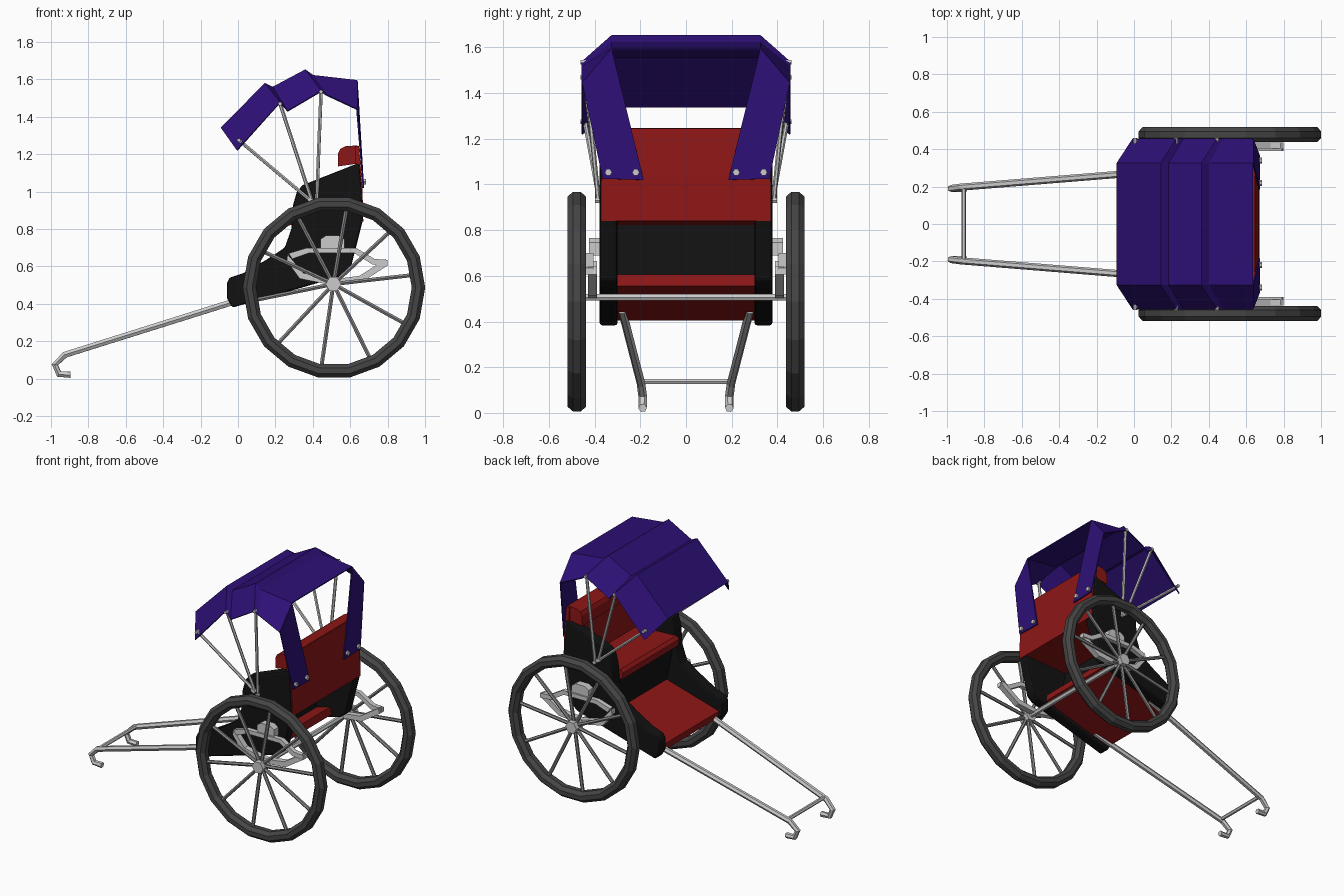
import bpy, bmesh, math
from mathutils import Vector

if "Cube" in bpy.data.objects:
    bpy.data.objects.remove(bpy.data.objects["Cube"])


def material(name, rgb):
    m = bpy.data.materials.new(name)
    m.diffuse_color = (*rgb, 1)
    m.use_nodes = True
    m.node_tree.nodes["Principled BSDF"].inputs["Base Color"].default_value = m.diffuse_color
    return m


RED = material("red", (0.27, 0.008, 0.008))
BLACK = material("black", (0.006, 0.006, 0.006))
PURPLE = material("purple", (0.026, 0.005, 0.18))
RUBBER = material("rubber", (0.06, 0.06, 0.06))
STEEL = material("steel", (0.25, 0.25, 0.25))


def finish(name, bm, mat=None):
    bmesh.ops.recalc_face_normals(bm, faces=bm.faces[:])
    me = bpy.data.meshes.new(name)
    bm.to_mesh(me)
    bm.free()
    ob = bpy.data.objects.new(name, me)
    bpy.context.collection.objects.link(ob)
    if mat:
        me.materials.append(mat)
    return ob


def prism(name, xz, y0, y1, mat=None, bevel=0):
    """Side profile in x/z extruded from y0 to y1."""
    bm = bmesh.new()
    f = bm.faces.new([bm.verts.new((x, y0, z)) for x, z in xz])
    ext = bmesh.ops.extrude_face_region(bm, geom=[f])["geom"]
    bmesh.ops.translate(bm, vec=(0, y1 - y0, 0),
                        verts=[v for v in ext if isinstance(v, bmesh.types.BMVert)])
    ob = finish(name, bm, mat)
    if bevel:
        b = ob.modifiers.new("bevel", "BEVEL")
        b.width, b.segments = bevel, 2
    return ob


def tube(name, paths, r, mat=None):
    """Six-sided tubes along one or more paths."""
    cu = bpy.data.curves.new(name, "CURVE")
    cu.dimensions = "3D"
    cu.bevel_depth, cu.bevel_resolution, cu.use_fill_caps = r, 1, True
    for pts in paths:
        sp = cu.splines.new("POLY")
        sp.points.add(len(pts) - 1)
        for p, co in zip(sp.points, pts):
            p.co = (*co, 1)
    tmp = bpy.data.objects.new(name, cu)
    bpy.context.collection.objects.link(tmp)
    bpy.context.view_layer.update()
    me = bpy.data.meshes.new_from_object(tmp.evaluated_get(bpy.context.evaluated_depsgraph_get()))
    bpy.data.objects.remove(tmp)
    me.materials.clear()
    if mat:
        me.materials.append(mat)
    ob = bpy.data.objects.new(name, me)
    bpy.context.collection.objects.link(ob)
    for p in me.polygons:
        p.use_smooth = False
    return ob


def tyre(name, c, r, dr, dy, n=18, m=8):
    bm = bmesh.new()
    rings = []
    for i in range(n):
        a = 2 * math.pi * (i + 0.5) / n + math.pi / 2
        ring = []
        for j in range(m):
            b = 2 * math.pi * (j + 0.5) / m
            rr = r + dr * math.cos(b) * 1.08
            ring.append(bm.verts.new((c[0] + rr * math.cos(a), c[1] + dy * math.sin(b) * 1.08,
                                      c[2] + rr * math.sin(a))))
        rings.append(ring)
    for i in range(n):
        p, q = rings[i], rings[(i + 1) % n]
        for j in range(m):
            k = (j + 1) % m
            bm.faces.new((p[j], p[k], q[k], q[j]))
    return finish(name, bm, RUBBER)


def sheet(name, rows, mat):
    """Thin cloth through rows of points."""
    bm = bmesh.new()
    vs = [[bm.verts.new(p) for p in row] for row in rows]
    for p, q in zip(vs, vs[1:]):
        for j in range(len(p) - 1):
            bm.faces.new((p[j], p[j + 1], q[j + 1], q[j]))
    ob = finish(name, bm, mat)
    s = ob.modifiers.new("thickness", "SOLIDIFY")
    s.thickness, s.offset = 0.008, 0
    return ob


HX, HZ = 0.51, 0.506

# side panel outline and leaf spring halves
panel = [(-0.03, 0.38), (-0.06, 0.43), (-0.06, 0.51), (-0.045, 0.54), (0.03, 0.565), (0.15, 0.635),
         (0.25, 0.7), (0.285, 0.8), (0.295, 0.93), (0.315, 1.0), (0.345, 1.035), (0.65, 1.155),
         (0.662, 1.0), (0.668, 0.85), (0.6, 0.58), (0.56, 0.55)]
upper_leaf = [(0.27, 0.67), (0.37, 0.7), (0.63, 0.7), (0.73, 0.64), (0.8, 0.635), (0.8, 0.605),
              (0.72, 0.61), (0.62, 0.672), (0.38, 0.672), (0.29, 0.64)]
lower_leaf = [(0.265, 0.665), (0.35, 0.565), (0.5, 0.53), (0.65, 0.55), (0.79, 0.64),
              (0.8, 0.605), (0.66, 0.515), (0.5, 0.5), (0.33, 0.535), (0.26, 0.63)]
block = [(0.44, 0.69), (0.44, 0.745), (0.47, 0.765), (0.54, 0.765), (0.57, 0.745), (0.57, 0.69)]
rib_tips = [(0.005, 1.275), (0.225, 1.47), (0.444, 1.535)]
rib_feet = [(0.385, 0.955), (0.395, 0.95), (0.42, 0.93)]

for s, side in ((1, "left"), (-1, "right")):
    # wheel: tyre, hub and ten spokes
    y = 0.478 * s
    tyre(side + "_tyre", (0.513, y, 0.487), 0.452, 0.036, 0.041)
    spokes = []
    for i in range(10):
        a = math.radians(9 + 36 * i)
        spokes.append([(HX, y, HZ), (0.513 + 0.43 * math.cos(a), y, 0.487 + 0.43 * math.sin(a))])
    tube(side + "_spokes", spokes, 0.012, STEEL)
    tube(side + "_hub", [[(HX, y - 0.04, HZ), (HX, y + 0.04, HZ)]], 0.042)

    # body side and suspension
    prism(side + "_side_panel", panel, 0.3 * s, 0.378 * s, BLACK, 0.012)
    prism(side + "_upper_spring", upper_leaf, 0.405 * s, 0.437 * s)
    prism(side + "_lower_spring", lower_leaf, 0.39 * s, 0.43 * s)
    prism(side + "_spring_block", block, 0.36 * s, 0.425 * s)

    # pulling shaft with hooked end
    tube(side + "_shaft", [[(0.1, 0.28 * s, 0.45), (-0.925, 0.197 * s, 0.128), (-0.979, 0.19 * s, 0.075),
                            (-0.957, 0.19 * s, 0.025), (-0.895, 0.19 * s, 0.022)]], 0.019)

    # canopy struts with rivets at both ends
    struts = [[(fx, 0.384 * s, fz), (tx, 0.442 * s, tz)] for (tx, tz), (fx, fz) in zip(rib_tips, rib_feet)]
    tube(side + "_canopy_struts", struts, 0.01)
    tube(side + "_canopy_rivets", [[(x, 0.43 * s, z), (x, 0.461 * s, z)] for x, z in rib_tips], 0.011)
    tube(side + "_pivot_rivets", [[(x, 0.37 * s, z), (x, 0.398 * s, z)] for x, z in rib_feet], 0.013)

    # rear strap and its two screws
    sheet(side + "_rear_strap", [[(0.636, 0.325 * s, 1.593), (0.636, 0.453 * s, 1.44)],
                                 [(0.67, 0.185 * s, 1.02), (0.67, 0.365 * s, 1.025)]], PURPLE)
    tube(side + "_strap_screws", [[(0.65, yy * s, 1.053), (0.685, yy * s, 1.053)] for yy in (0.34, 0.22)], 0.016)

# axle and handle bar
tube("axle", [[(HX, -0.46, HZ), (HX, 0.46, HZ)]], 0.017)
tube("handle_bar", [[(-0.91, -0.197, 0.137), (-0.91, 0.197, 0.137)]], 0.013)

# floor, seat and backrest
prism("floor", [(-0.03, 0.405), (-0.04, 0.455), (0.49, 0.605), (0.5, 0.555)], -0.305, 0.305, RED)
prism("seat_front_panel", [(0.3, 0.84), (0.36, 0.55), (0.39, 0.555), (0.33, 0.84)], -0.305, 0.305, BLACK)
prism("seat_cushion", [(0.27, 0.82), (0.265, 0.865), (0.285, 0.885), (0.63, 0.87), (0.64, 0.835)],
      -0.305, 0.305, RED)
prism("back_panel", [(0.635, 0.835), (0.67, 0.84), (0.665, 1.03), (0.647, 1.245), (0.625, 1.245)],
      -0.37, 0.37, RED)
prism("back_cushion", [(0.58, 0.86), (0.64, 0.86), (0.635, 1.13), (0.575, 1.13)], -0.3, 0.3, RED, 0.01)
prism("headrest", [(0.535, 1.135), (0.535, 1.205), (0.548, 1.23), (0.575, 1.243), (0.64, 1.247), (0.64, 1.15)],
      -0.36, 0.36, RED)

# folding canopy: ridge edge and lower side edge at each rib
ridge = [(-0.09, 1.34), (0.144, 1.577), (0.185, 1.557), (0.36, 1.65), (0.4, 1.62), (0.636, 1.593)]
eave = [(-0.005, 1.22), (0.225, 1.475), (0.265, 1.43), (0.444, 1.535), (0.475, 1.515), (0.636, 1.44)]
rows = []
for (rx, rz), (ex, ez) in zip(ridge, eave):
    rows.append([(ex, -0.455, ez), (rx, -0.325, rz), (rx, 0.325, rz), (ex, 0.455, ez)])
sheet("canopy", rows, PURPLE)
